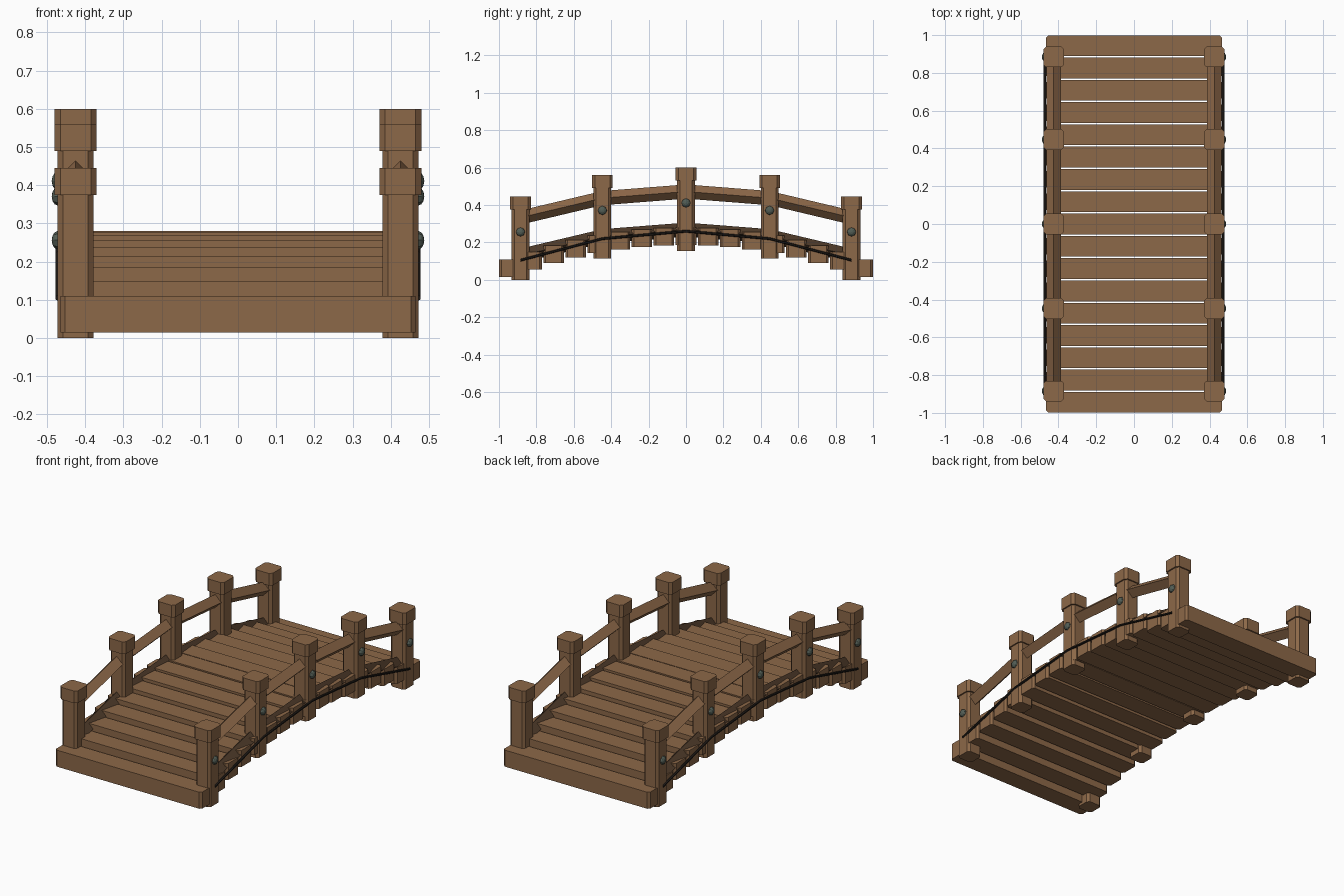
import bpy, bmesh, math
from mathutils import Matrix

cube = bpy.data.objects.get("Cube")
if cube:
    bpy.data.objects.remove(cube, do_unlink=True)


def material(name, r, g, b):
    m = bpy.data.materials.new(name)
    m.use_nodes = True
    m.diffuse_color = (r, g, b, 1)
    m.node_tree.nodes["Principled BSDF"].inputs["Base Color"].default_value = (r, g, b, 1)
    return m


WOOD = material("brown wood", 0.265, 0.138, 0.065)
DARK = material("dark wood", 0.075, 0.042, 0.022)
ROPE = material("black rope", 0.014, 0.011, 0.009)
IRON = material("grey iron", 0.085, 0.11, 0.09)


def finish(bm, name, mat):
    bmesh.ops.recalc_face_normals(bm, faces=bm.faces[:])
    mesh = bpy.data.meshes.new(name)
    bm.to_mesh(mesh)
    bm.free()
    mesh.materials.append(mat)
    obj = bpy.data.objects.new(name, mesh)
    bpy.context.collection.objects.link(obj)
    return obj


def block(name, x, y, z0, z1, wx, wy, chamfer, mat):
    """Upright box with its four vertical edges chamfered."""
    bm = bmesh.new()
    bmesh.ops.create_cube(bm, size=1)
    bmesh.ops.scale(bm, verts=bm.verts, vec=(wx, wy, z1 - z0))
    bmesh.ops.translate(bm, verts=bm.verts, vec=(x, y, (z0 + z1) / 2))
    upright = [e for e in bm.edges
               if abs(e.verts[0].co.z - e.verts[1].co.z) > (z1 - z0) / 2]
    bmesh.ops.bevel(bm, geom=upright, offset=chamfer, segments=1, affect='EDGES')
    return finish(bm, name, mat)


def sweep(name, x, path, radius, sides, mat):
    """Bar with a regular section, point up, running through (y, z) stations."""
    bm = bmesh.new()
    rings = []
    for y, z in path:
        angles = [math.tau * i / sides for i in range(sides)]
        rings.append([bm.verts.new((x + radius * math.sin(a), y, z + radius * math.cos(a)))
                      for a in angles])
    for a, b in zip(rings, rings[1:]):
        for i in range(sides):
            j = (i + 1) % sides
            bm.faces.new((a[i], a[j], b[j], b[i]))
    bm.faces.new(rings[0])
    bm.faces.new(rings[-1])
    return finish(bm, name, mat)


def bolt(name, x, y, z):
    bm = bmesh.new()
    bmesh.ops.create_uvsphere(bm, u_segments=8, v_segments=6, radius=0.024,
                              matrix=Matrix.Rotation(math.pi / 2, 4, 'Y'))
    bmesh.ops.scale(bm, verts=bm.verts, vec=(0.65, 1, 1))
    bmesh.ops.translate(bm, verts=bm.verts, vec=(x, y, z))
    return finish(bm, name, IRON)


# Arched deck of level planks
PITCH = 0.118
for i in range(-8, 9):
    y = i * PITCH
    top = 0.28 - 0.17 * (i / 8) ** 2
    block("deck_plank", 0, y, top - 0.095, top, 0.93, 0.11, 0.012, WOOD)

# Stations along the bridge: y, post base height
POSTS = [(-0.885, 0), (-0.447, 0.115), (0, 0.155), (0.447, 0.115), (0.885, 0)]
RAIL = [0.333, 0.437, 0.472, 0.437, 0.333]
LINE = [0.105, 0.22, 0.26, 0.22, 0.105]

for side in (-1, 1):
    label = "left" if side > 0 else "right"
    x = 0.425 * side

    # Posts with caps and outer bolts
    for y, base in POSTS:
        block(label + "_post", x, y, base, base + 0.38, 0.094, 0.094, 0.014, WOOD)
        block(label + "_post_cap", x, y, base + 0.375, base + 0.445, 0.11, 0.11, 0.015, WOOD)
        bolt(label + "_bolt", 0.472 * side, y, base + 0.256)

    # Handrail and lower rail, diamond in section
    ys = [p[0] for p in POSTS]
    sweep(label + "_handrail", x, list(zip(ys, RAIL)), 0.038, 4, WOOD)
    lower = [z - 0.204 for z in RAIL]
    sweep(label + "_lower_rail", x, list(zip(ys, lower)), 0.038, 4, DARK)

    # Rope strung along the outside of the posts
    sweep(label + "_rope", 0.472 * side, list(zip(ys, LINE)), 0.007, 6, ROPE)
